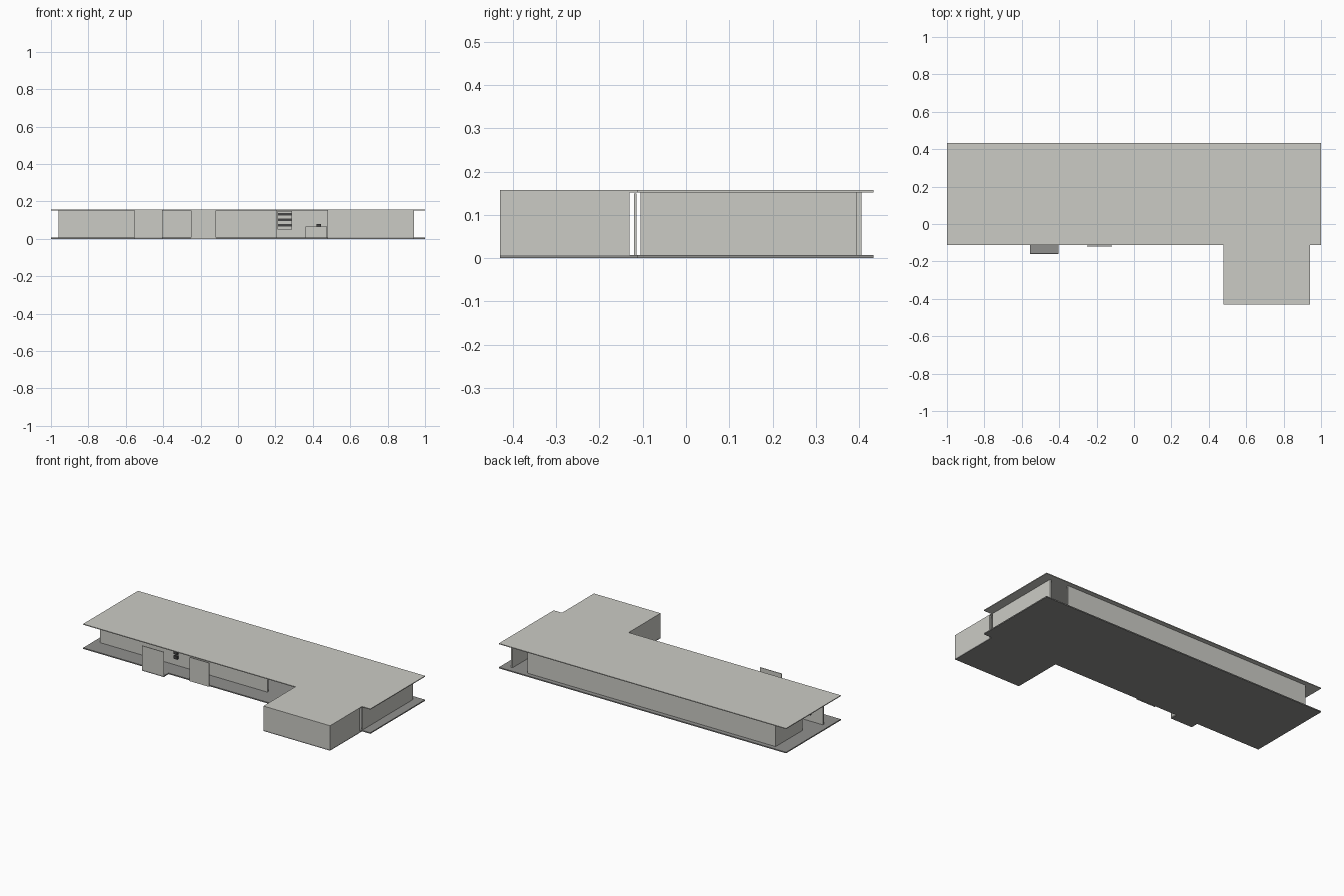
import bpy
import bmesh

cube = bpy.data.objects.get("Cube")
if cube:
    bpy.data.objects.remove(cube, do_unlink=True)


def make_material(name, colour):
    mat = bpy.data.materials.new(name)
    mat.use_nodes = True
    mat.diffuse_color = colour
    mat.node_tree.nodes["Principled BSDF"].inputs["Base Color"].default_value = colour
    return mat


pale = make_material("pale_grey", (0.6, 0.6, 0.56, 1))
floor_grey = make_material("floor_grey", (0.28, 0.28, 0.27, 1))
dark = make_material("dark_grey", (0.06, 0.06, 0.06, 1))


def prism(name, outline, z0, z1, mat):
    """Extrude a flat outline upward from z0 to z1."""
    bm = bmesh.new()
    face = bm.faces.new([bm.verts.new((x, y, z0)) for x, y in outline])
    top = bmesh.ops.extrude_face_region(bm, geom=[face])["geom"]
    verts = [v for v in top if isinstance(v, bmesh.types.BMVert)]
    bmesh.ops.translate(bm, verts=verts, vec=(0, 0, z1 - z0))
    bmesh.ops.recalc_face_normals(bm, faces=bm.faces)
    mesh = bpy.data.meshes.new(name)
    bm.to_mesh(mesh)
    bm.free()
    mesh.materials.append(mat)
    obj = bpy.data.objects.new(name, mesh)
    bpy.context.collection.objects.link(obj)
    return obj


def box(name, x0, x1, y0, y1, z0, z1, mat=pale):
    return prism(name, [(x0, y0), (x1, y0), (x1, y1), (x0, y1)], z0, z1, mat)


FLOOR, CEILING, TOP = 0.007, 0.152, 0.157
FRONT, BACK, WING = -0.112, 0.433, -0.43
WX0, WX1 = 0.478, 0.942

# L-shaped floor and roof slabs
plan = [(-1, FRONT), (WX0, FRONT), (WX0, WING), (WX1, WING),
        (WX1, FRONT), (1, FRONT), (1, BACK), (-1, BACK)]
prism("floor_slab", plan, 0, FLOOR, floor_grey)
prism("roof_slab", plan, CEILING, TOP, pale)
box("entrance_step", -0.555, -0.405, -0.16, FRONT, 0, FLOOR, floor_grey)

# Full-height walls: x range, y range
walls = {
    "back_wall": (-0.908, 0.82, 0.395, 0.405),
    "left_end_wall": (0.932, 0.942, -0.105, 0.395),
    "right_end_wall": (-0.908, -0.898, 0.14, 0.395),
    "front_wall": (-0.96, 0.205, 0.0, 0.01),
    "wing_front_wall": (WX0, WX1, WING, WING + 0.01),
    "wing_inner_wall": (WX0, WX0 + 0.01, WING + 0.01, -0.131),
    "wing_outer_wall": (WX1 - 0.01, WX1, WING + 0.01, -0.131),
}
for name, (x0, x1, y0, y1) in walls.items():
    box(name, x0, x1, y0, y1, FLOOR, CEILING)

# Free-standing screens by the entrance
box("entrance_screen", -0.555, -0.405, -0.16, -0.156, FLOOR, TOP)
box("terrace_screen", -0.252, -0.118, -0.12, -0.114, 0, 0.15)

# Interior furniture seen through the open bay
box("shelf_cabinet", 0.21, 0.29, 0.375, 0.395, 0.05, 0.148)
for i in range(3):
    z = 0.065 + i * 0.03
    box(f"shelf_niche_{i + 1}", 0.215, 0.285, 0.37, 0.375, z, z + 0.014, dark)
box("counter", 0.36, 0.475, 0.34, 0.39, FLOOR, 0.065)
box("counter_appliance", 0.42, 0.445, 0.355, 0.375, 0.065, 0.078, dark)

# Small fittings on the front wall
for i, z in enumerate((0.05, 0.08, 0.11)):
    box(f"entrance_fitting_{i + 1}", -0.44, -0.415, -0.012, 0.0, z, z + 0.02, dark)
    box(f"inner_fitting_{i + 1}", -0.88, -0.85, 0.01, 0.022, z, z + 0.015, dark)
